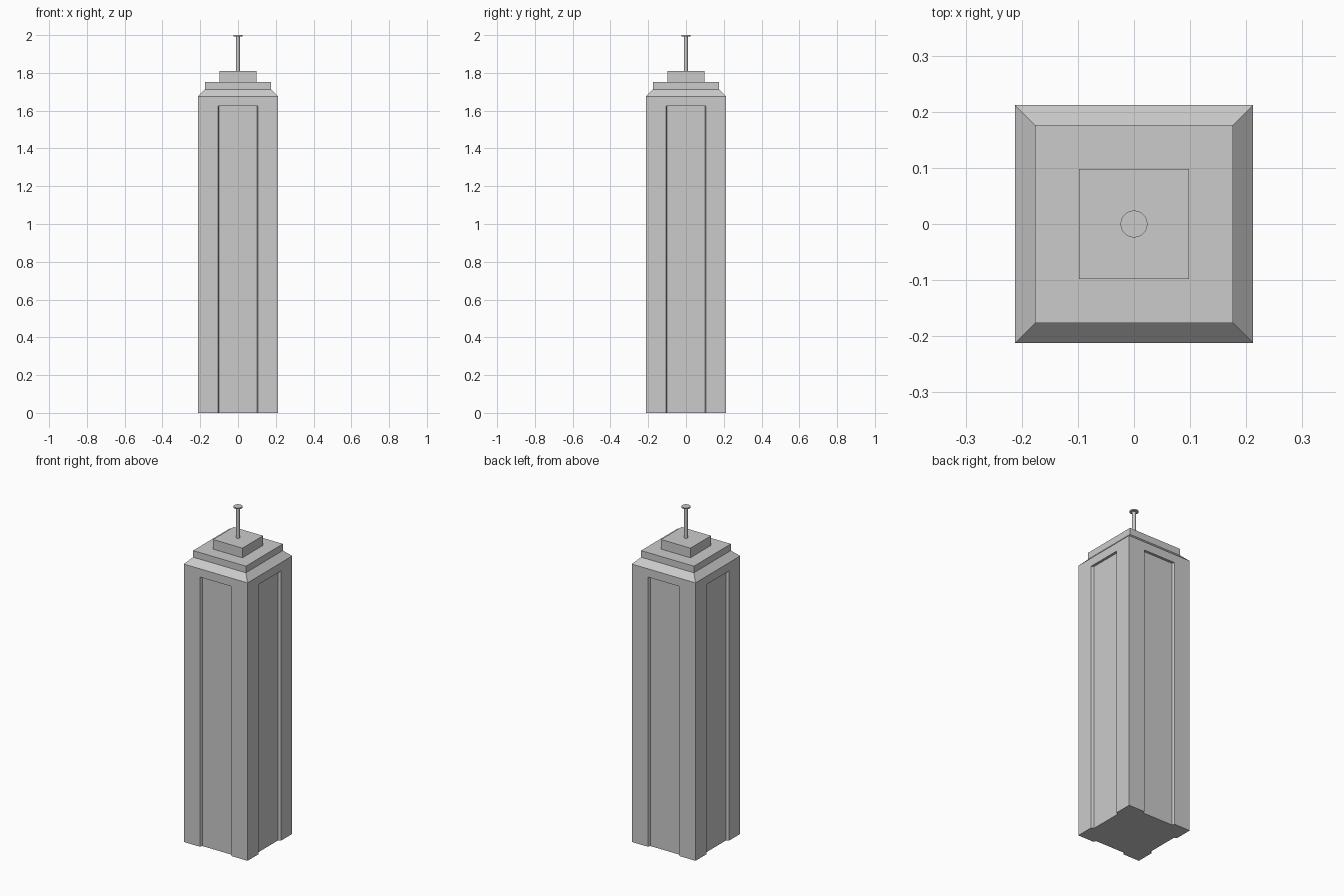
import bpy, bmesh
from math import pi, sin, cos, sqrt

if "Cube" in bpy.data.objects:
    bpy.data.objects.remove(bpy.data.objects["Cube"])


def loft(name, rings, sides):
    """Closed solid from (radius, z) rings; for 4 sides the radius is the half width."""
    bm = bmesh.new()
    k, off = (sqrt(2), pi / 4) if sides == 4 else (1, 0)
    loops = [[bm.verts.new((r * k * cos(off + 2 * pi * i / sides),
                            r * k * sin(off + 2 * pi * i / sides), z))
              for i in range(sides)] for r, z in rings]
    for a, b in zip(loops, loops[1:]):
        for i in range(sides):
            j = (i + 1) % sides
            bm.faces.new((a[i], a[j], b[j], b[i]))
    bm.faces.new(loops[0][::-1])
    bm.faces.new(loops[-1])
    return finish(name, bm)


def finish(name, bm):
    bmesh.ops.recalc_face_normals(bm, faces=bm.faces)
    mesh = bpy.data.meshes.new(name)
    bm.to_mesh(mesh)
    bm.free()
    obj = bpy.data.objects.new(name, mesh)
    bpy.context.collection.objects.link(obj)
    return obj


HALF = 0.2125
DEPTH = 0.015

# Tower shaft with sloped shoulder and upper ledge
tower = loft("tower", [(HALF, 0), (HALF, 1.675), (0.176, 1.712), (0.176, 1.752)], 4)

# Tall shallow recess with slightly splayed sides, cut into each face
for n in range(4):
    bm = bmesh.new()
    slope = 0.006 / DEPTH
    outer = 0.106 + slope * 0.05
    section = [(-outer, -HALF - 0.05), (outer, -HALF - 0.05),
               (0.1, -HALF + DEPTH), (-0.1, -HALF + DEPTH)]
    a = n * pi / 2
    pts = [(x * cos(a) - y * sin(a), x * sin(a) + y * cos(a)) for x, y in section]
    face = bm.faces.new([bm.verts.new((x, y, -0.1)) for x, y in pts])
    ext = bmesh.ops.extrude_face_region(bm, geom=[face])
    top = [v for v in ext["geom"] if isinstance(v, bmesh.types.BMVert)]
    bmesh.ops.translate(bm, verts=top, vec=(0, 0, 1.725))
    cutter = finish("recess_cutter", bm)
    cutter.hide_render = True
    mod = tower.modifiers.new("recess", "BOOLEAN")
    mod.operation = "DIFFERENCE"
    mod.solver = "EXACT"
    mod.object = cutter
    bpy.context.view_layer.objects.active = tower
    bpy.ops.object.modifier_apply(modifier=mod.name)
    bpy.data.objects.remove(cutter)

# Roof block
loft("roof_block", [(0.098, 1.752), (0.098, 1.81)], 4)

# Mast with disc on top
mast = loft("mast", [(0.01, 1.81), (0.01, 1.992), (0.024, 1.992), (0.024, 2.0)], 32)
bpy.ops.object.select_all(action="DESELECT")
mast.select_set(True)
bpy.context.view_layer.objects.active = mast
bpy.ops.object.shade_smooth_by_angle()
